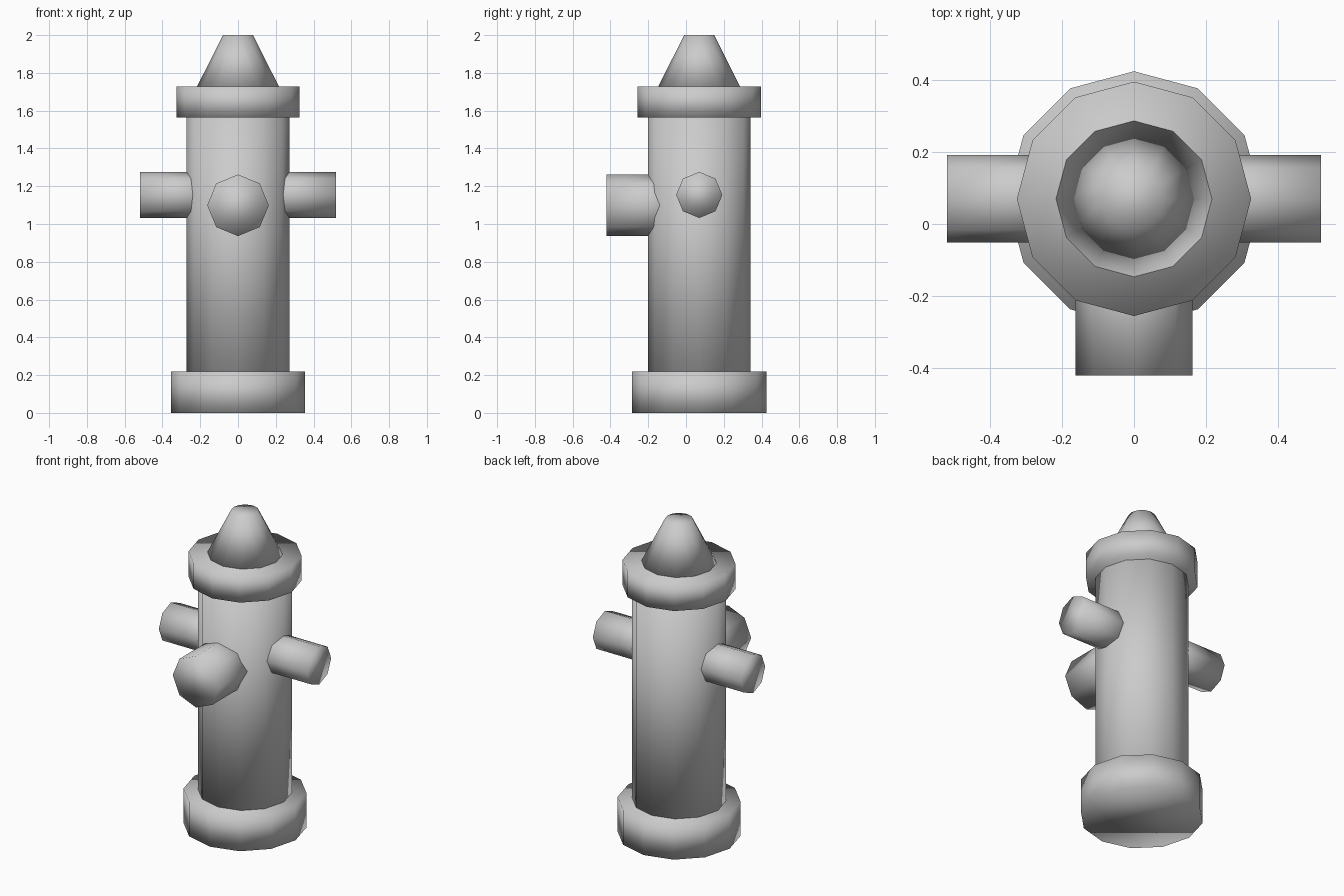
import bpy
from math import pi

if "Cube" in bpy.data.objects:
    bpy.data.objects.remove(bpy.data.objects["Cube"])

CY = 0.07  # y of the upright axis


def add_round(name, centre, r1, r2, length, sides, rot=(0, 0, 0)):
    """Capped cylinder or tapered cone, fully smooth shaded."""
    bpy.ops.mesh.primitive_cone_add(vertices=sides, radius1=r1, radius2=r2,
                                    depth=length, location=centre, rotation=rot)
    ob = bpy.context.object
    ob.name = name
    bpy.ops.object.shade_smooth()
    return ob


def upright(name, r1, r2, z0, z1):
    return add_round(name, (0, CY, (z0 + z1) / 2), r1, r2, z1 - z0, 12)


# Stacked upright parts
upright("base_flange", 0.355, 0.355, 0.0, 0.22)
upright("barrel", 0.272, 0.272, 0.1, 1.65)
upright("top_flange", 0.326, 0.326, 1.565, 1.727)
upright("bonnet", 0.218, 0.08, 1.725, 2.0)

# Side outlets, one on each side
for side, label in ((-1, "left"), (1, "right")):
    add_round(label + "_outlet", (side * 0.31, CY, 1.154), 0.122, 0.122, 0.42, 8,
              (0, side * pi / 2, 0))

# Larger front outlet
add_round("front_outlet", (0, -0.21, 1.099), 0.163, 0.163, 0.424, 8, (pi / 2, 0, 0))
